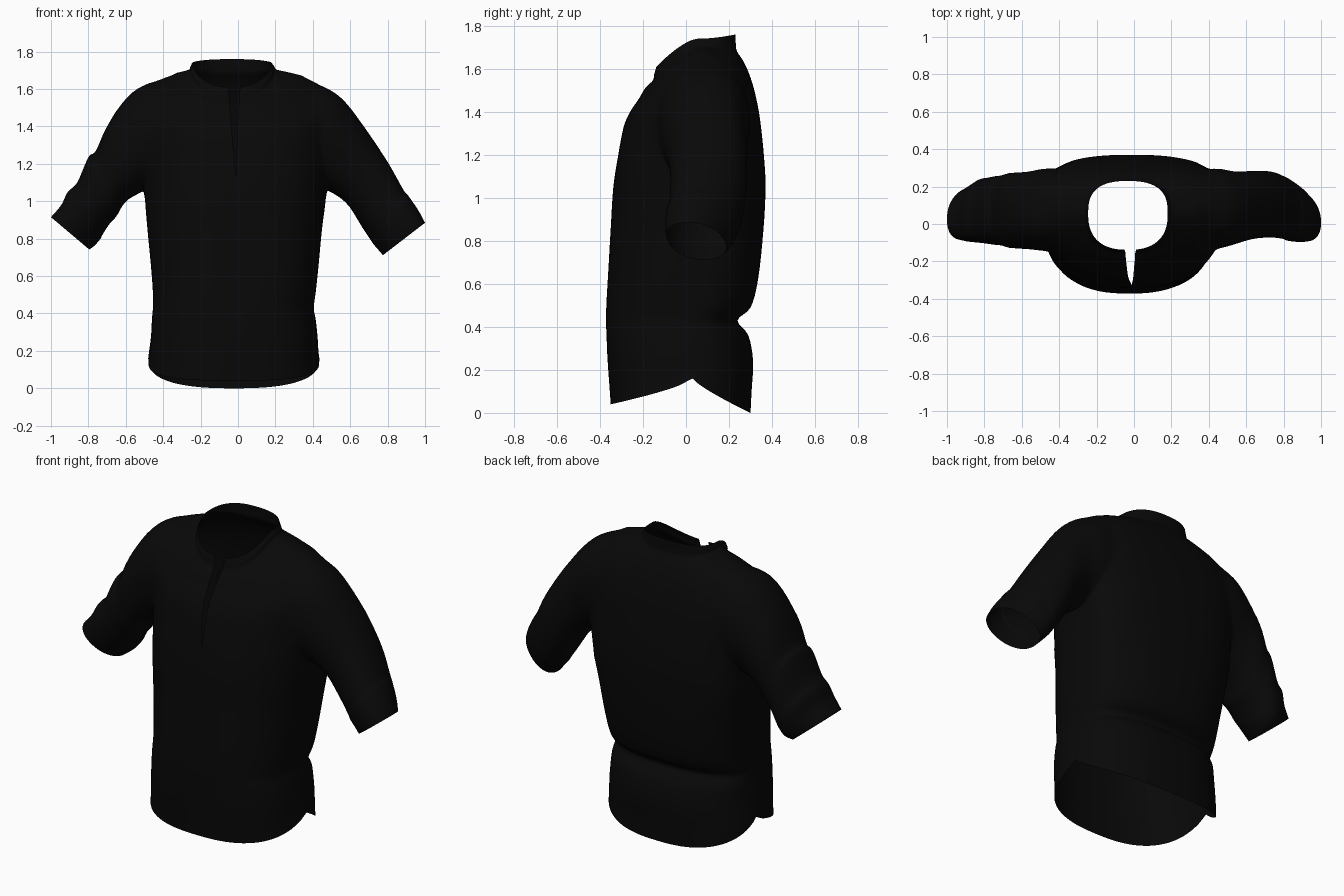
import bpy, bmesh, math

if "Cube" in bpy.data.objects:
    bpy.data.objects.remove(bpy.data.objects["Cube"])

cloth = bpy.data.materials.new("black cloth")
cloth.diffuse_color = (0.0025, 0.0025, 0.0025, 1)
cloth.use_nodes = True
cloth.node_tree.nodes["Principled BSDF"].inputs["Base Color"].default_value = cloth.diffuse_color
SKIN, CAP = 0, 1          # cap faces close the solids for the union and are removed later
SEG = 80


def spow(v, p):
    return math.copysign(abs(v) ** p, v)


def blend(z, z0, z1, a, b):
    t = min(max((z - z0) / (z1 - z0), 0), 1)
    return a + (b - a) * t


def spline(rows, steps):
    """Catmull-Rom interpolation between rows of ring parameters."""
    out = []
    for i in range(len(rows) - 1):
        a, b, c, d = (rows[max(i - 1, 0)], rows[i], rows[i + 1], rows[min(i + 2, len(rows) - 1)])
        for k in range(steps):
            t = k / steps
            out.append([0.5 * (2 * q + (r - p) * t + (2 * p - 5 * q + 4 * r - s) * t * t
                               + (3 * q - p - 3 * r + s) * t ** 3)
                        for p, q, r, s in zip(a, b, c, d)])
    return out + [list(rows[-1])]


def finish(bm, name):
    bmesh.ops.recalc_face_normals(bm, faces=bm.faces)
    me = bpy.data.meshes.new(name)
    bm.to_mesh(me)
    bm.free()
    me.materials.append(cloth)
    me.materials.append(cloth)
    ob = bpy.data.objects.new(name, me)
    bpy.context.collection.objects.link(ob)
    return ob


def loft(name, rings):
    bm = bmesh.new()
    loops = [[bm.verts.new(p) for p in ring] for ring in rings]
    for a, b in zip(loops, loops[1:]):
        for i in range(SEG):
            j = (i + 1) % SEG
            bm.faces.new((a[i], a[j], b[j], b[i]))
    for loop in (loops[0], loops[-1]):
        mid = bm.verts.new([sum(v.co[k] for v in loop) / SEG for k in range(3)])
        for i in range(SEG):
            bm.faces.new((loop[i], loop[(i + 1) % SEG], mid)).material_index = CAP
    return finish(bm, name)


def torso_ring(row):
    x0, x1, yf, yc, yb, zf, zs, zb = row
    # square front and round back at the hem, flat back across the shoulder blades
    p_front = blend(zs, .3, .8, .7, .85)
    p_back = blend(zs, .3, 1.0, .92, .5) if zs < 1.4 else blend(zs, 1.4, 1.66, .5, .68)
    q = blend(zs, 1.6, 1.72, .9, 1.25)
    pts = []
    for i in range(SEG):
        t = 2 * math.pi * i / SEG
        c, s = math.cos(t), math.sin(t)
        bend = q if zs > 0.5 else (0.5 if s < 0 else 0.75)  # hem drops quickly from the side notch
        x = (x0 + x1) / 2 + (x1 - x0) / 2 * spow(c, 0.8)
        y = yc + (yb - yc if s > 0 else yc - yf) * spow(s, p_back if s > 0 else p_front)
        z = zs + ((zb if s > 0 else zf) - zs) * abs(s) ** bend
        pts.append((x, y, z))
    return pts


def sleeve_ring(row, side):
    xt, zt, xb, zb, y0, y1, shear = row
    pts = []
    for i in range(SEG):
        t = 2 * math.pi * i / SEG
        u, v = spow(math.cos(t), 0.95), spow(math.sin(t), 0.9)
        pts.append((side * ((xt + xb) / 2 + (xt - xb) / 2 * u),
                    (y0 + y1) / 2 + (y1 - y0) / 2 * v - shear * u,
                    (zt + zb) / 2 + (zt - zb) / 2 * u))
    return pts


# torso: left x, right x, front y, side y, back y, front z, side z, back z
torso_rows = [
    (-.48, .435, -.35, .03, .30, .04, .16, .00),
    (-.475, .43, -.355, .03, .305, .11, .20, .10),
    (-.465, .425, -.365, .02, .312, .25, .28, .24),
    (-.46, .415, -.37, .02, .29, .37, .37, .36),
    (-.455, .405, -.372, .02, .24, .43, .43, .43),
    (-.455, .415, -.37, .03, .30, .51, .51, .49),
    (-.465, .43, -.362, .03, .335, .65, .65, .62),
    (-.485, .45, -.35, .04, .36, .86, .86, .85),
    (-.50, .475, -.338, .05, .37, 1.05, 1.05, 1.05),
    (-.505, .485, -.315, .06, .362, 1.2, 1.22, 1.2),
    (-.52, .495, -.29, .07, .345, 1.33, 1.40, 1.36),
    (-.53, .50, -.26, .08, .325, 1.40, 1.54, 1.47),
    (-.46, .43, -.22, .08, .30, 1.46, 1.64, 1.56),
    (-.35, .31, -.19, .07, .27, 1.51, 1.68, 1.63),
    (-.265, .21, -.155, .06, .238, 1.545, 1.703, 1.68),
    (-.255, .195, -.148, .05, .232, 1.575, 1.72, 1.71),
    (-.245, .18, -.138, .05, .23, 1.61, 1.74, 1.76),
]
shirt = loft("shirt", [torso_ring(r) for r in spline(torso_rows, 4)])

# sleeves: top x z, bottom x z, front y, back y, shear; the last rows are the cuff
right_rows = [
    (.28, 1.60, .28, 1.16, -.06, .25, 0),
    (.44, 1.615, .42, 1.09, -.13, .30, 0),
    (.56, 1.55, .51, 1.04, -.11, .28, 0),
    (.68, 1.39, .585, .985, -.08, .285, 0),
    (.80, 1.21, .665, .86, -.072, .28, .01),
    (.885, 1.06, .715, .785, -.08, .255, .025),
    (.91, 1.03, .725, .77, -.088, .245, .03),
    (.965, .95, .755, .735, -.09, .215, .04),
    (1.0, .885, .775, .712, -.085, .18, .04),
]
left_rows = [
    (.28, 1.60, .28, 1.16, -.06, .25, 0),
    (.46, 1.635, .44, 1.10, -.14, .30, 0),
    (.59, 1.565, .53, 1.04, -.135, .28, 0),
    (.70, 1.40, .60, 1.00, -.13, .275, 0),
    (.76, 1.27, .65, .92, -.115, .26, 0),
    (.80, 1.235, .69, .875, -.11, .255, .01),
    (.86, 1.10, .725, .82, -.10, .245, .025),
    (.91, 1.05, .735, .80, -.095, .24, .03),
    (.945, .98, .765, .765, -.088, .22, .04),
    (1.0, .915, .795, .742, -.08, .19, .03),
]
right_sleeve = loft("right_sleeve", [sleeve_ring(r, 1) for r in spline(right_rows, 5)])
left_sleeve = loft("left_sleeve", [sleeve_ring(r, -1) for r in spline(left_rows, 5)])

# neck slit cutter
bm = bmesh.new()
outline = [(-.06, 1.8), (-.05, 1.6), (-.035, 1.4), (-.012, 1.14), (-.002, 1.4), (.01, 1.6), (.02, 1.8)]
front = [bm.verts.new((x, -.6, z)) for x, z in outline]
back = [bm.verts.new((x, -.06, z)) for x, z in outline]
bm.faces.new(front)
bm.faces.new(back)
for i in range(len(outline)):
    j = (i + 1) % len(outline)
    bm.faces.new((front[i], front[j], back[j], back[i]))
for f in bm.faces:
    f.material_index = CAP
slit = finish(bm, "slit_cutter")

# join everything into one skin
bpy.context.view_layer.objects.active = shirt
for tool, op in ((right_sleeve, 'UNION'), (left_sleeve, 'UNION'), (slit, 'DIFFERENCE')):
    mod = shirt.modifiers.new(op.lower(), 'BOOLEAN')
    mod.operation, mod.object, mod.solver = op, tool, 'EXACT'
    bpy.ops.object.modifier_apply(modifier=mod.name)
    bpy.data.objects.remove(tool)

# open neck, hem, cuffs and slit, then soften the armhole seams
bm = bmesh.new()
bm.from_mesh(shirt.data)
bmesh.ops.delete(bm, geom=[f for f in bm.faces if f.material_index == CAP], context='FACES')
bmesh.ops.triangulate(bm, faces=[f for f in bm.faces if len(f.verts) > 4])
seam = [v for v in bm.verts if .34 < abs(v.co.x) < .66 and v.co.z > .98]
for _ in range(8):
    bmesh.ops.smooth_vert(bm, verts=seam, factor=0.5, use_axis_x=True, use_axis_y=True, use_axis_z=True)
bm.to_mesh(shirt.data)
bm.free()
shirt.data.materials.pop(index=1)

bpy.ops.object.select_all(action='DESELECT')
shirt.select_set(True)
bpy.ops.object.shade_smooth_by_angle(angle=math.radians(50))
